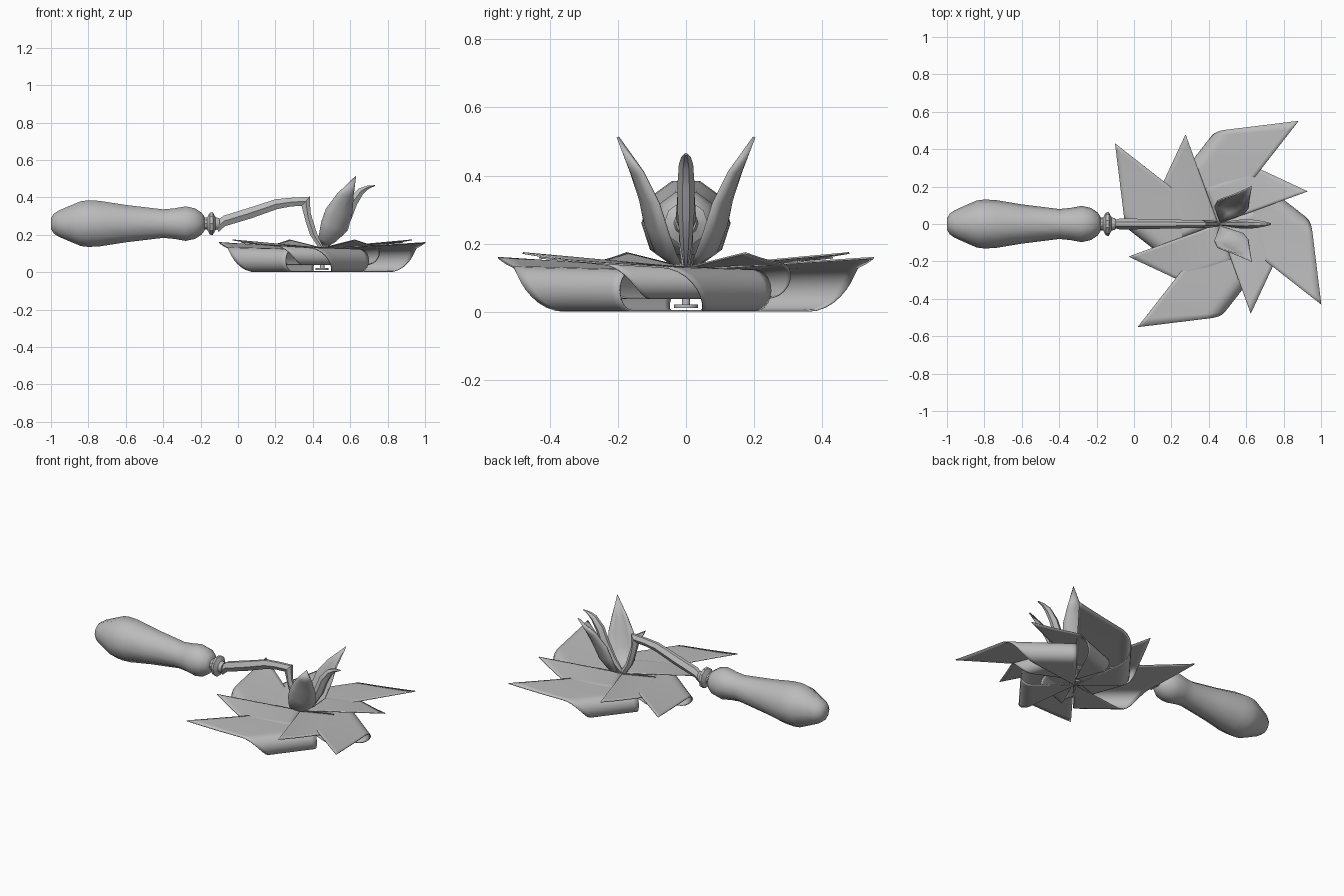
import bpy, bmesh, math
from mathutils import Vector, Matrix

cube = bpy.data.objects.get("Cube")
if cube:
    bpy.data.objects.remove(cube)

GREY = (0.5, 0.5, 0.5, 1)
mat = bpy.data.materials.new("plain grey")
mat.diffuse_color = GREY
mat.use_nodes = True
mat.node_tree.nodes["Principled BSDF"].inputs["Base Color"].default_value = GREY

CENTRE_X = 0.45      # axis of the bladed wheel
AXIS_Z = 0.26        # axis of the handle


def finish(name, bm, angle=35, thickness=0):
    """Turn a bmesh into a shaded object."""
    bmesh.ops.remove_doubles(bm, verts=bm.verts, dist=1e-5)
    bmesh.ops.recalc_face_normals(bm, faces=bm.faces)
    mesh = bpy.data.meshes.new(name)
    bm.to_mesh(mesh)
    bm.free()
    mesh.materials.append(mat)
    obj = bpy.data.objects.new(name, mesh)
    bpy.context.collection.objects.link(obj)
    bpy.ops.object.select_all(action='DESELECT')
    obj.select_set(True)
    bpy.context.view_layer.objects.active = obj
    bpy.ops.object.shade_smooth_by_angle(angle=math.radians(angle))
    if thickness:
        mod = obj.modifiers.new("thickness", 'SOLIDIFY')
        mod.thickness = thickness
        mod.offset = 0
    return obj


def skin(bm, rows, closed=False):
    """Bridge equal rows of points with quads."""
    grid = [[bm.verts.new(p) for p in row] for row in rows]
    n = len(grid[0])
    for a, b in zip(grid, grid[1:]):
        for i in range(n if closed else n - 1):
            j = (i + 1) % n
            bm.faces.new((a[i], a[j], b[j], b[i]))
    if closed:
        bm.faces.new(grid[0])
        bm.faces.new(grid[-1])


def lathe_x(name, profile, sides, angle):
    """Turn (x, radius) pairs about the handle axis."""
    bm = bmesh.new()
    turns = [2 * math.pi * i / sides for i in range(sides)]
    skin(bm, [[(x, r * math.cos(t), AXIS_Z + r * math.sin(t)) for t in turns]
              for x, r in profile], closed=True)
    return finish(name, bm, angle)


def bar(name, sections):
    """Six-sided bar from (upper x, z, lower x, z, half width) sections."""
    bm = bmesh.new()
    rows = []
    for ux, uz, lx, lz, w in sections:
        mx, mz, n = (ux + lx) / 2, (uz + lz) / 2, w * 0.4
        rows.append([(ux, -n, uz), (ux, n, uz), (mx, w, mz),
                     (lx, n, lz), (lx, -n, lz), (mx, -w, mz)])
    skin(bm, rows, closed=True)
    return finish(name, bm, 25)


def curled_blade(name, length, tip_angle, top_z, radius, lift):
    """Triangular sheet whose second corner curls under to the hub."""
    flat = (length - math.pi * radius) / 2
    spin = Matrix.Rotation(tip_angle, 3, 'Z')
    bm = bmesh.new()
    rows, steps, cols = [], 36, 12
    for k in range(steps + 1):
        s = length * k / steps
        arc = (s - flat) / radius
        if arc <= 0:
            v, z = s, top_z
        elif arc < math.pi:
            v = flat + radius * math.sin(arc)
            z = top_z - radius * (1 - math.cos(arc))
        else:
            v, z = flat - (s - flat - math.pi * radius), top_z - 2 * radius
        fade = max(0, 1 - s / (0.6 * length))
        row = []
        for i in range(cols + 1):
            u = (length - s) * i / cols
            p = spin @ Vector((u, v, z + lift * fade * u / length))
            row.append(p + Vector((CENTRE_X, 0, 0)))
        rows.append(row)
    skin(bm, rows)
    return finish(name, bm, 40, 0.005)


def leaf(name, side):
    """Cupped pointed leaf; side is the sign of y."""
    base, tip = (0.46, 0.012, 0.13), (0.63, 0.20, 0.513)
    back = [(0.43, 0.09, 0.185), (0.445, 0.122, 0.27), (0.47, 0.134, 0.34), (0.53, 0.155, 0.42)]
    front = [(0.52, 0.028, 0.165), (0.585, 0.05, 0.225), (0.61, 0.08, 0.32), (0.615, 0.125, 0.41)]
    rows = [[base] * 5]
    for b, f in zip(back, front):
        b, f = Vector(b), Vector(f)
        bulge = Vector((0.012, 0.018, -0.008))
        rows.append([b.lerp(f, t) + bulge * (4 * t * (1 - t))
                     for t in (0, 0.25, 0.5, 0.75, 1)])
    rows.append([tip] * 5)
    bm = bmesh.new()
    skin(bm, [[(p[0], side * p[1], p[2]) for p in row] for row in rows])
    # collapsed ends leave zero-size edges to dissolve
    bmesh.ops.dissolve_degenerate(bm, dist=1e-5, edges=bm.edges)
    return finish(name, bm, 40, 0.008)


# Turned grip and its collar
lathe_x("handle", [(-1, 0.03), (-0.985, 0.055), (-0.96, 0.073), (-0.9, 0.10),
                   (-0.84, 0.126), (-0.8, 0.131), (-0.74, 0.128), (-0.6, 0.105),
                   (-0.4, 0.08), (-0.34, 0.086), (-0.28, 0.097), (-0.23, 0.086),
                   (-0.195, 0.062), (-0.18, 0.04)], 10, 60)
lathe_x("collar", [(-0.19, 0.034), (-0.165, 0.034), (-0.15, 0.062), (-0.135, 0.064),
                   (-0.12, 0.036), (-0.10, 0.03)], 10, 35)

# Cranked shaft from the collar down to the wheel
bar("shaft", [(-0.12, 0.27, -0.105, 0.215, 0.02), (-0.075, 0.303, -0.07, 0.246, 0.03),
              (0.06, 0.345, 0.07, 0.288, 0.027), (0.2, 0.39, 0.21, 0.338, 0.024),
              (0.28, 0.398, 0.285, 0.352, 0.022), (0.385, 0.404, 0.34, 0.355, 0.022),
              (0.387, 0.32, 0.362, 0.27, 0.021), (0.425, 0.20, 0.385, 0.20, 0.021),
              (0.465, 0.14, 0.435, 0.125, 0.012)])

# Curved centre tine
bar("centre_tine", [(0.445, 0.14, 0.47, 0.125, 0.006), (0.50, 0.21, 0.545, 0.19, 0.018),
                    (0.555, 0.31, 0.605, 0.28, 0.025), (0.59, 0.39, 0.635, 0.36, 0.025),
                    (0.645, 0.448, 0.67, 0.42, 0.021), (0.69, 0.463, 0.70, 0.447, 0.014),
                    (0.732, 0.466, 0.732, 0.461, 0.005)])

# Leaves either side of the tine
leaf("left_side_leaf", 1)
leaf("right_side_leaf", -1)

# Two four-bladed curled rings
for i in range(4):
    turn = i * math.pi / 2
    curled_blade(f"large_blade_{i + 1}", 0.70, math.radians(52) + turn, 0.123, 0.060, 0.036)
    curled_blade(f"small_blade_{i + 1}", 0.51, math.radians(20) + turn, 0.129, 0.044, 0.044)

# Hub pin and washer
for name, r, z0, z1 in (("hub_pin", 0.012, 0.02, 0.14), ("hub_washer", 0.035, 0.012, 0.022)):
    bm = bmesh.new()
    bmesh.ops.create_cone(bm, cap_ends=True, segments=16, radius1=r, radius2=r, depth=z1 - z0,
                          matrix=Matrix.Translation((CENTRE_X, 0, (z0 + z1) / 2)))
    finish(name, bm)
